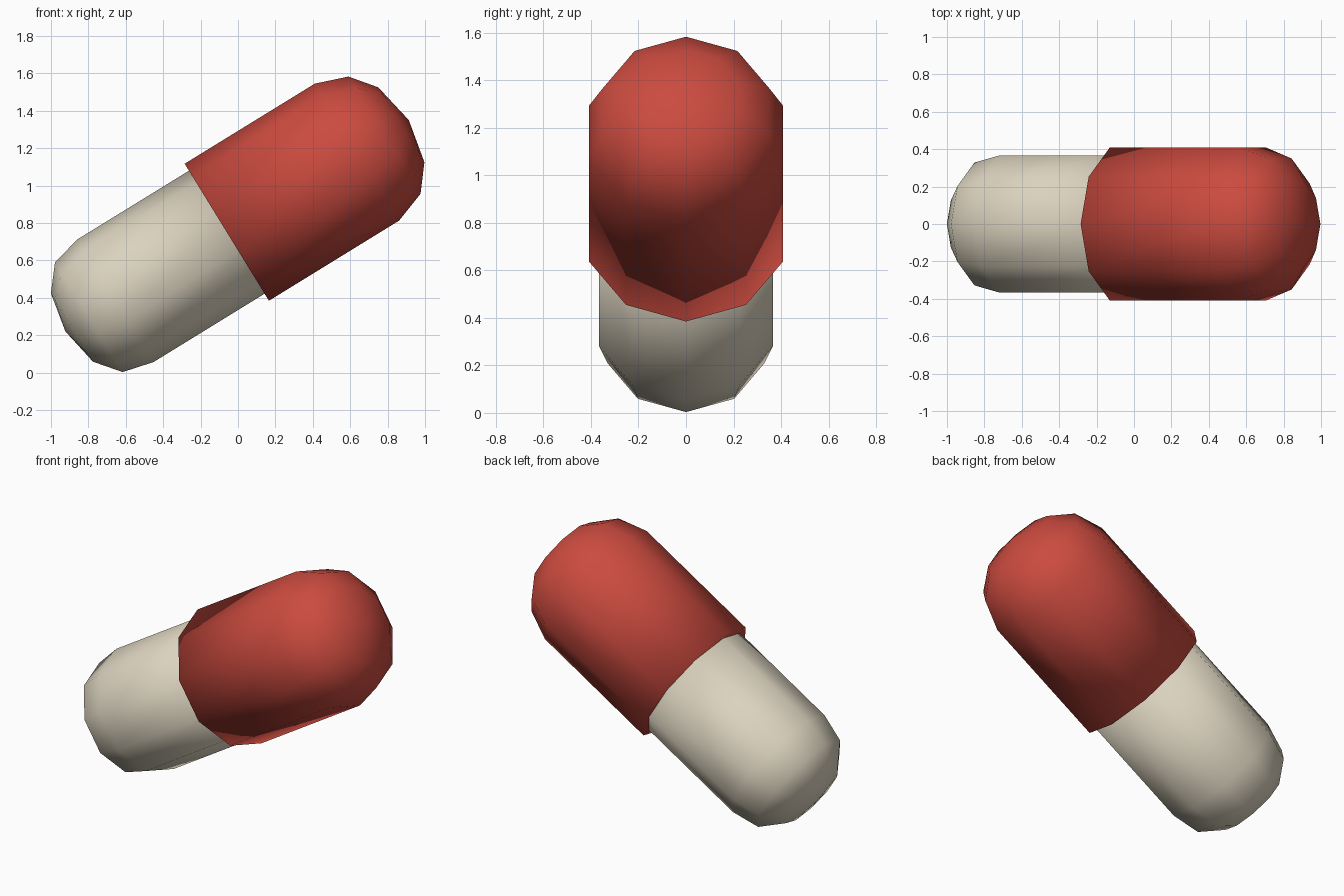
import bpy, bmesh, math
from mathutils import Matrix, Vector

if "Cube" in bpy.data.objects:
    bpy.data.objects.remove(bpy.data.objects["Cube"])

SIDES = 10
TILT = math.radians(31.6)
MID = Vector((-0.06, 0.0, 0.751))   # centre of the cap's rim


def material(name, rgb):
    m = bpy.data.materials.new(name)
    m.diffuse_color = (*rgb, 1)
    m.use_nodes = True
    m.node_tree.nodes["Principled BSDF"].inputs["Base Color"].default_value = m.diffuse_color
    return m


def lathe(name, profile, mat):
    """Ten-sided turned part; profile = (position along x axis, radius)."""
    bm = bmesh.new()
    rings = []
    for t, r in profile:
        if r == 0:
            rings.append([bm.verts.new((t, 0, 0))])
        else:
            rings.append([bm.verts.new((t, r * math.sin(a), r * math.cos(a)))
                          for a in (math.tau * i / SIDES for i in range(SIDES))])
    for a, b in zip(rings, rings[1:]):
        for i in range(SIDES):
            j = (i + 1) % SIDES
            if len(a) == 1:
                bm.faces.new((a[0], b[i], b[j]))
            elif len(b) == 1:
                bm.faces.new((a[i], a[j], b[0]))
            else:
                bm.faces.new((a[i], a[j], b[j], b[i]))
    bmesh.ops.recalc_face_normals(bm, faces=bm.faces)
    for f in bm.faces:
        f.smooth = True
    bm.transform(Matrix.Translation(MID) @ Matrix.Rotation(-TILT, 4, 'Y'))
    me = bpy.data.meshes.new(name)
    bm.to_mesh(me)
    bm.free()
    me.materials.append(mat)
    ob = bpy.data.objects.new(name, me)
    bpy.context.collection.objects.link(ob)
    return ob


red = material("red", (0.60, 0.07, 0.05))
cream = material("cream", (0.71, 0.65, 0.52))

# Wider red half with a closed rim
lathe("capsule_cap", [(0, 0), (0, 0.43), (0.817, 0.43), (0.99, 0.368),
                      (1.096, 0.235), (1.143, 0)], red)

# Narrower cream half, tucked slightly into the cap
lathe("capsule_body", [(-1.013, 0), (-0.972, 0.215), (-0.866, 0.345),
                       (-0.698, 0.386), (0.06, 0.386), (0.06, 0)], cream)
